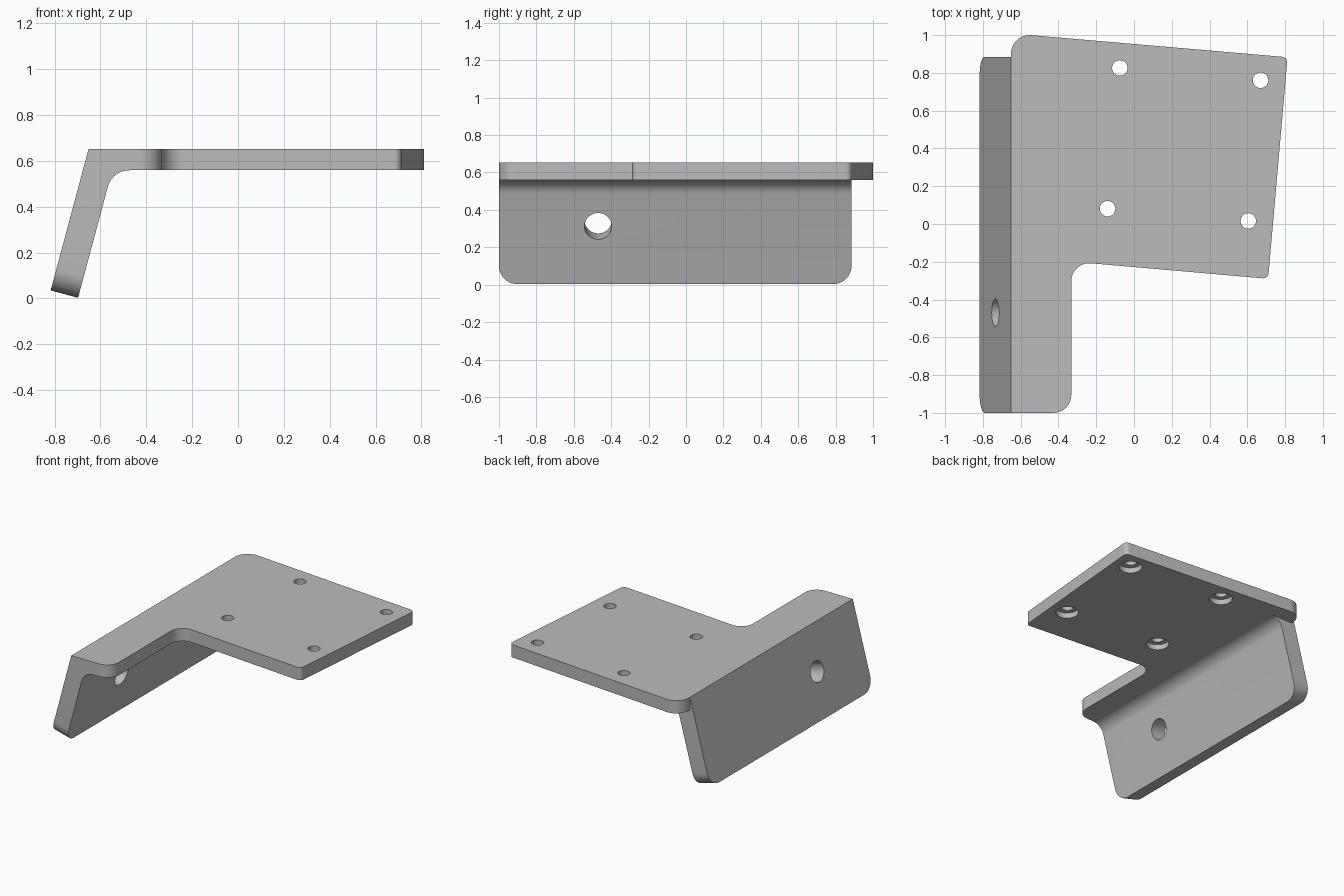
import bpy, bmesh, math
from mathutils import Vector

if "Cube" in bpy.data.objects:
    bpy.data.objects.remove(bpy.data.objects["Cube"], do_unlink=True)

TOP, UNDER = 0.652, 0.559           # plate surfaces
LEFT, FRONT, FLANGE_BACK = -0.652, -1.0, 0.885
TILT = math.radians(15)
DOWN = Vector((-math.sin(TILT), 0, -math.cos(TILT)))    # along the flange
INWARD = Vector((math.cos(TILT), 0, -math.sin(TILT)))   # through the flange

steel = bpy.data.materials.new("grey metal")
steel.use_nodes = True
grey = (0.5, 0.5, 0.5, 1)
steel.diffuse_color = grey
steel.node_tree.nodes["Principled BSDF"].inputs["Base Color"].default_value = grey


def finish(name, bm):
    bmesh.ops.recalc_face_normals(bm, faces=bm.faces)
    mesh = bpy.data.meshes.new(name)
    bm.to_mesh(mesh)
    bm.free()
    mesh.materials.append(steel)
    ob = bpy.data.objects.new(name, mesh)
    bpy.context.collection.objects.link(ob)
    return ob


def rounded(corners, steps=10):
    """Outline through (point, radius) corners, each replaced by an arc."""
    out = []
    for i, (p, r) in enumerate(corners):
        p = Vector(p)
        if r == 0:
            out.append(p)
            continue
        a = (Vector(corners[i - 1][0]) - p).normalized()
        b = (Vector(corners[(i + 1) % len(corners)][0]) - p).normalized()
        half = a.angle(b) / 2
        centre = p + (a + b).normalized() * r / math.sin(half)
        start = p + a * r / math.tan(half) - centre
        end = p + b * r / math.tan(half) - centre
        sweep = start.angle(end)
        for k in range(steps + 1):
            t = k / steps
            out.append(centre + (start * math.sin((1 - t) * sweep)
                                 + end * math.sin(t * sweep)) / math.sin(sweep))
    return out


def extrude(points, offset):
    bm = bmesh.new()
    face = bm.faces.new([bm.verts.new(p) for p in points])
    moved = bmesh.ops.extrude_face_region(bm, geom=[face], use_keep_orig=True)["geom"]
    bmesh.ops.translate(bm, vec=offset,
                        verts=[v for v in moved if isinstance(v, bmesh.types.BMVert)])
    return bm


def cylinder(name, centre, axis, radius, depth):
    bm = bmesh.new()
    bmesh.ops.create_cone(bm, cap_ends=True, segments=40, radius1=radius,
                          radius2=radius, depth=depth)
    ob = finish(name, bm)
    ob.rotation_mode = 'QUATERNION'
    ob.rotation_quaternion = Vector((0, 0, 1)).rotation_difference(Vector(axis))
    ob.location = centre
    ob.hide_render = True
    return ob


def combine(target, other, operation):
    mod = target.modifiers.new(operation.title(), 'BOOLEAN')
    mod.operation, mod.solver, mod.object = operation, 'EXACT', other
    bpy.context.view_layer.update()
    bpy.context.view_layer.objects.active = target
    bpy.ops.object.modifier_apply(modifier=mod.name)
    bpy.data.objects.remove(other, do_unlink=True)


# Mounting plate: skewed panel with a straight arm along the bend
outline = rounded([
    ((LEFT, FRONT, UNDER), 0), ((-0.332, FRONT, UNDER), 0.095),
    ((-0.332, -0.199, UNDER), 0.095), ((0.71, -0.29, UNDER), 0.03),
    ((0.813, 0.883, UNDER), 0.03), ((LEFT, 1.009, UNDER), 0.1)])
bracket = finish("angled_bracket", extrude(outline, (0, 0, TOP - UNDER)))

# Tilted flange with inner bend fillet
crease = Vector((LEFT, FRONT, TOP))
outer = crease + DOWN * 0.639
inner = outer + INWARD * 0.124
rise = (UNDER - inner.z) / -DOWN.z
bend = inner - DOWN * rise
profile = rounded([(crease, 0), (outer, 0), (inner, 0), (bend, 0.097),
                   ((-0.45, FRONT, UNDER), 0), ((-0.45, FRONT, TOP), 0)])
bm = extrude(profile, (0, FLANGE_BACK - FRONT, 0))
toes = [e for e in bm.edges
        if all(v.co.z < 0.06 for v in e.verts)
        and abs(e.verts[0].co.y - e.verts[1].co.y) < 0.01]
bmesh.ops.bevel(bm, geom=toes, offset=0.1, segments=10, profile=0.5, affect='EDGES')
combine(bracket, finish("flange", bm), 'UNION')

# Four screw holes, counterbored from below
for x, y in [(-0.075, 0.826), (0.67, 0.761), (-0.14, 0.081), (0.605, 0.016)]:
    combine(bracket, cylinder("screw_hole", (x, y, TOP), (0, 0, 1), 0.041, 0.4), 'DIFFERENCE')
    combine(bracket, cylinder("counterbore", (x, y, UNDER), (0, 0, 1), 0.077, 0.08), 'DIFFERENCE')

# Large hole through the flange
hole = crease + DOWN * 0.318 + INWARD * 0.062
hole.y = -0.47
combine(bracket, cylinder("flange_hole", hole, INWARD, 0.073, 0.3), 'DIFFERENCE')

bpy.ops.object.select_all(action='DESELECT')
bracket.select_set(True)
bpy.context.view_layer.objects.active = bracket
bpy.ops.object.shade_smooth_by_angle(angle=math.radians(30))
